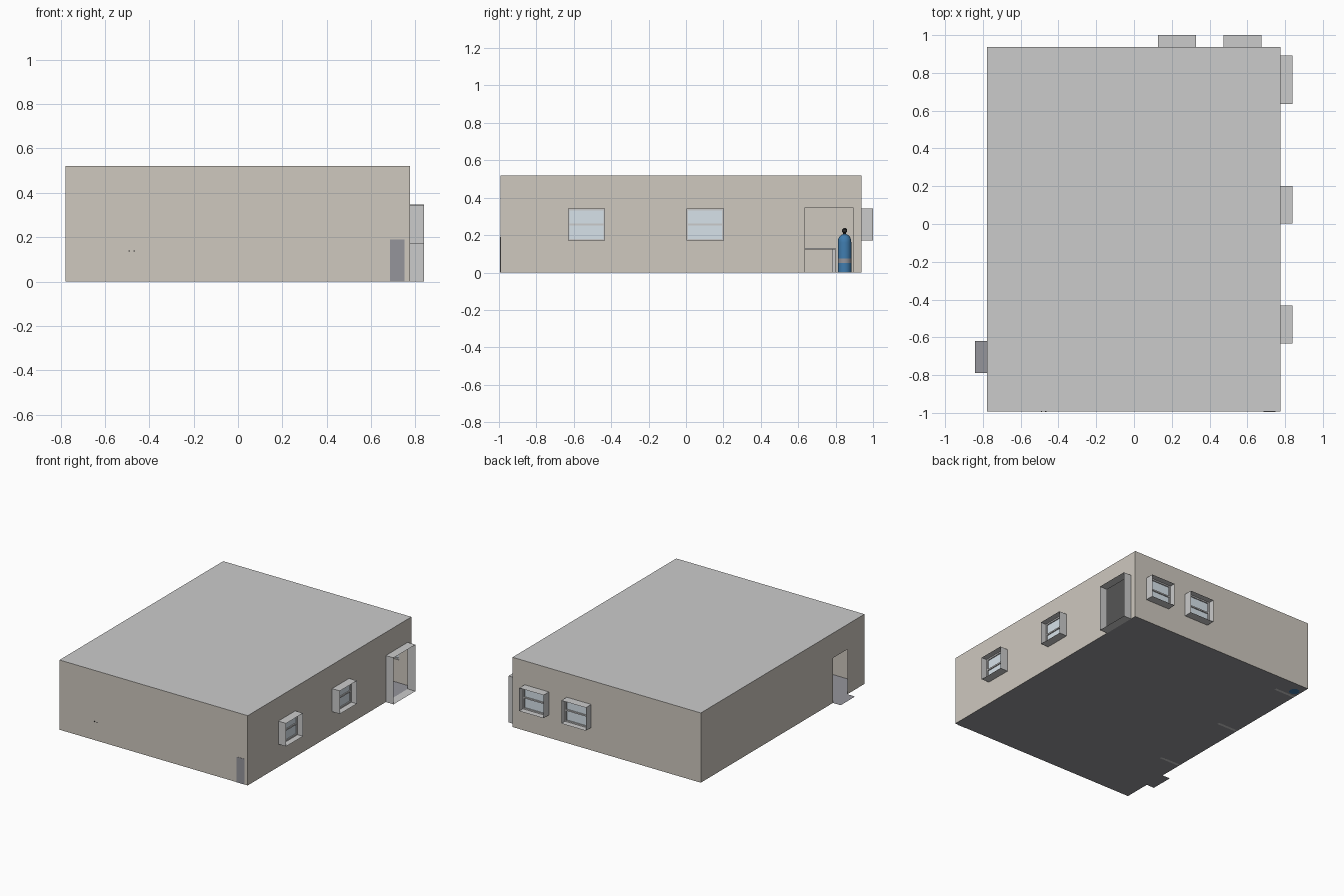
import bpy, bmesh
from math import radians

if "Cube" in bpy.data.objects:
    bpy.data.objects.remove(bpy.data.objects["Cube"])

X0, X1, Y0, Y1, H = -0.778, 0.775, -0.992, 0.937, 0.52
DEPTH = 0.064


def mat(name, r, g, b):
    m = bpy.data.materials.new(name)
    m.diffuse_color = (r, g, b, 1)
    m.use_nodes = True
    m.node_tree.nodes["Principled BSDF"].inputs["Base Color"].default_value = m.diffuse_color
    return m


PLASTER = mat("plaster", 0.62, 0.58, 0.52)
GLASS = mat("glass", 0.68, 0.76, 0.82)
FLOOR = mat("floor_grey", 0.30, 0.30, 0.33)
BLUE = mat("blue_paint", 0.05, 0.2, 0.42)
BLACK = mat("black", 0.03, 0.03, 0.03)


def quads(name, faces, material=None):
    bm = bmesh.new()
    for f in faces:
        bm.faces.new([bm.verts.new(p) for p in f])
    bmesh.ops.remove_doubles(bm, verts=bm.verts, dist=1e-5)
    me = bpy.data.meshes.new(name)
    bm.to_mesh(me)
    bm.free()
    ob = bpy.data.objects.new(name, me)
    bpy.context.collection.objects.link(ob)
    if material:
        me.materials.append(material)
    return ob


def box(name, lo, hi, material=None):
    x0, y0, z0 = lo
    x1, y1, z1 = hi
    b = [(x0, y0, z0), (x1, y0, z0), (x1, y1, z0), (x0, y1, z0)]
    t = [(p[0], p[1], z1) for p in b]
    sides = [[b[i], b[(i + 1) % 4], t[(i + 1) % 4], t[i]] for i in range(4)]
    return quads(name, [b[::-1], t] + sides, material)


def wall(name, to3d, a0, a1, openings):
    """Thin wall split around its openings (u0, u1, z0, z1)."""
    us = sorted({a0, a1, *[u for o in openings for u in o[:2]]})
    faces = []
    for ua, ub in zip(us, us[1:]):
        spans = [(0, H)]
        for u0, u1, z0, z1 in openings:
            if u0 <= ua and ub <= u1:
                spans = [(a, b) for a, b in ((0, z0), (z1, H)) if b > a]
        for a, b in spans:
            faces.append([to3d(ua, 0, a), to3d(ub, 0, a), to3d(ub, 0, b), to3d(ua, 0, b)])
    return quads(name, faces, PLASTER)


def reveal(name, to3d, u0, u1, z0, z1):
    """Open sleeve that sticks out around an opening."""
    c = [(u0, z0), (u1, z0), (u1, z1), (u0, z1)]
    faces = []
    for i in range(4):
        a, b = c[i], c[(i + 1) % 4]
        faces.append([to3d(a[0], 0, a[1]), to3d(b[0], 0, b[1]),
                      to3d(b[0], DEPTH, b[1]), to3d(a[0], DEPTH, a[1])])
    quads(name, faces)


def bar(name, to3d, u0, u1, d0, d1, z0, z1, material=None):
    p, q = to3d(u0, d0, z0), to3d(u1, d1, z1)
    box(name, [min(a, b) for a, b in zip(p, q)], [max(a, b) for a, b in zip(p, q)], material)


def window(name, to3d, u0, u1, z0, z1):
    reveal(name + "_reveal", to3d, u0, u1, z0, z1)
    zm, t = (z0 + z1) / 2, 0.01
    for part, a, b, c, d in (("left", u0, u0 + t, z0, z1), ("right", u1 - t, u1, z0, z1),
                             ("bottom", u0 + t, u1 - t, z0, z0 + t),
                             ("top", u0 + t, u1 - t, z1 - t, z1),
                             ("middle", u0 + t, u1 - t, zm - t / 2, zm + t / 2)):
        bar(f"{name}_frame_{part}", to3d, a, b, 0.005, 0.02, c, d)
    quads(name + "_glass", [[to3d(u0, 0.012, z0), to3d(u1, 0.012, z0),
                             to3d(u1, 0.012, z1), to3d(u0, 0.012, z1)]], GLASS)


# Wall coordinate systems: (along, outward, up)
right = lambda u, d, z: (X1 + d, u, z)
left = lambda u, d, z: (X0 - d, u, z)
back = lambda u, d, z: (u, Y1 + d, z)
front = lambda u, d, z: (u, Y0 - d, z)

# Walls, windows and doorways
door = (0.635, 0.892, 0.0, 0.347)
right_windows = [(-0.632, -0.432, 0.17, 0.342), (0.002, 0.202, 0.17, 0.342)]
back_windows = [(0.126, 0.328, 0.17, 0.342), (0.475, 0.675, 0.17, 0.342)]
side_door = (-0.79, -0.62, 0.0, 0.335)
wall("right_wall", right, Y0, Y1, right_windows + [door])
wall("back_wall", back, X0, X1, back_windows)
wall("left_wall", left, Y0, Y1, [side_door])
wall("front_wall", front, X0, X1, [])
reveal("door_reveal", right, *door)
for side, fn, wins in (("right", right, right_windows), ("back", back, back_windows)):
    for i, w in enumerate(wins):
        window(f"{side}_window_{i + 1}", fn, *w)

# Floor, side door sill and ceiling
rect = lambda x0, x1, y0, y1, z: [(x0, y0, z), (x1, y0, z), (x1, y1, z), (x0, y1, z)]
quads("floor", [rect(X0, X1, Y0, Y1, 0)], FLOOR)
quads("side_door_sill", [rect(X0 - DEPTH, X0, side_door[0], side_door[1], 0)], FLOOR)
quads("ceiling", [rect(X0, X1, Y0, Y1, H)])

# Cabinet showing through the front wall, two small pegs, bench on the left wall
box("corner_cabinet", (0.685, Y0 - 0.002, 0), (0.75, -0.84, 0.19), FLOOR)
for i, x in enumerate((-0.49, -0.467)):
    box(f"peg_{i + 1}", (x - 0.003, Y0 - 0.003, 0.135), (x + 0.003, Y0 + 0.01, 0.141), BLACK)
box("bench_top", (X0 + 0.001, -0.45, 0.122), (-0.6, 0.8, 0.132))
for i, y in enumerate((-0.45, 0.165, 0.78)):
    box(f"bench_leg_{i + 1}", (X0 + 0.001, y, 0), (-0.61, y + 0.02, 0.122))


# Gas cylinder standing opposite the door
def lathe(name, profile, x, y, material, n=24):
    bm = bmesh.new()
    vs = [bm.verts.new((x + r, y, z)) for r, z in profile]
    es = [bm.edges.new(p) for p in zip(vs, vs[1:])]
    bmesh.ops.spin(bm, geom=vs + es, cent=(x, y, 0), axis=(0, 0, 1),
                   angle=radians(360), steps=n)
    bmesh.ops.remove_doubles(bm, verts=bm.verts, dist=1e-5)
    bmesh.ops.recalc_face_normals(bm, faces=bm.faces)
    me = bpy.data.meshes.new(name)
    bm.to_mesh(me)
    bm.free()
    me.materials.append(material)
    ob = bpy.data.objects.new(name, me)
    bpy.context.collection.objects.link(ob)
    bpy.context.view_layer.objects.active = ob
    ob.select_set(True)
    bpy.ops.object.shade_smooth_by_angle(angle=radians(35))
    ob.select_set(False)


CX, CY = -0.73, 0.848
lathe("gas_cylinder", [(0, 0), (0.036, 0), (0.036, 0.16), (0.034, 0.178), (0.027, 0.193),
                       (0.014, 0.204), (0, 0.206)], CX, CY, BLUE)
lathe("cylinder_valve", [(0.008, 0.203), (0.008, 0.212), (0.013, 0.217), (0.013, 0.23),
                         (0.006, 0.238), (0, 0.238)], CX, CY, BLACK, 12)
lathe("cylinder_band", [(0.0365, 0.05), (0.0365, 0.075)], CX, CY, FLOOR)
